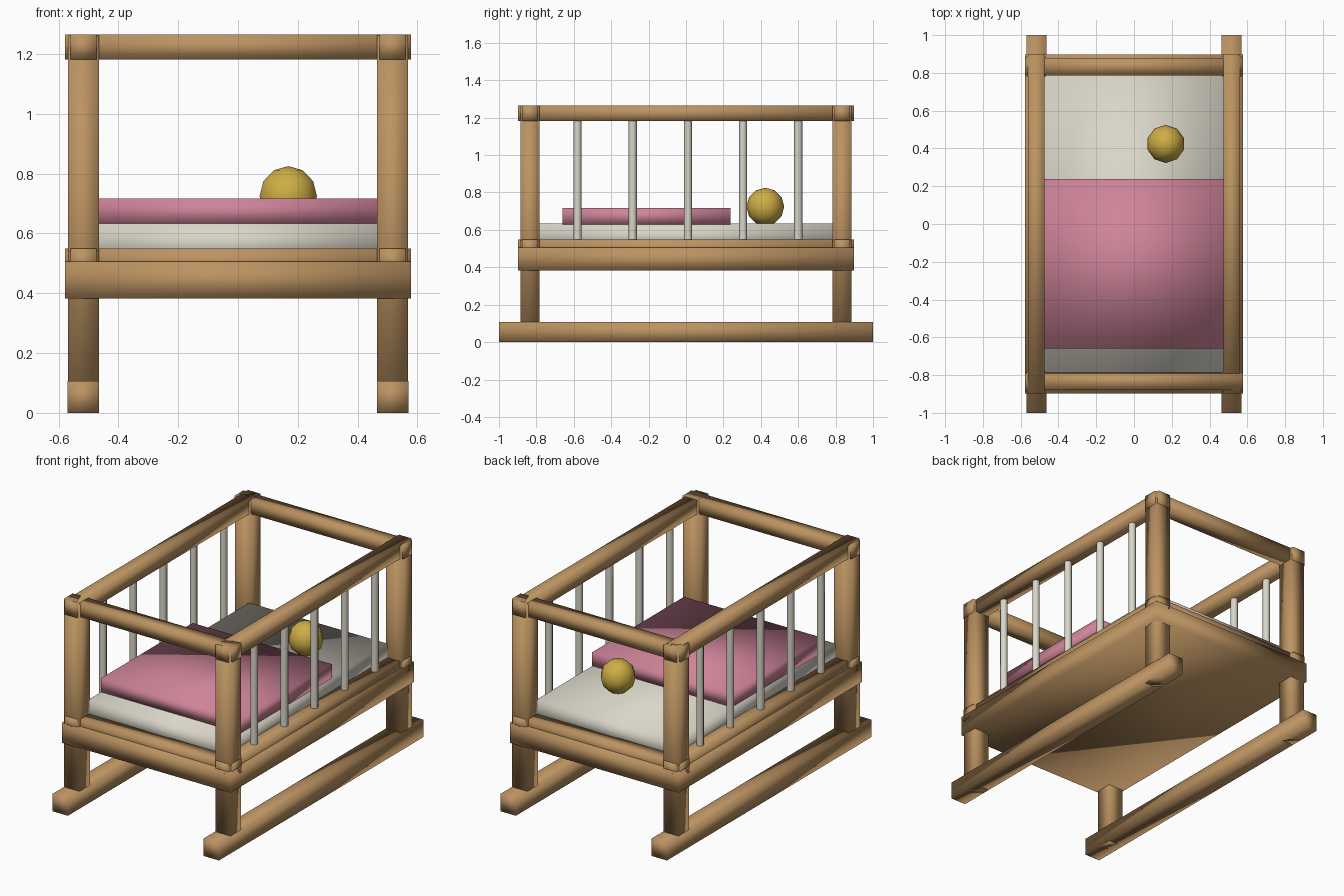
import bpy

if "Cube" in bpy.data.objects:
    bpy.data.objects.remove(bpy.data.objects["Cube"])


def material(name, rgb):
    m = bpy.data.materials.new(name)
    m.diffuse_color = (*rgb, 1)
    m.use_nodes = True
    m.node_tree.nodes["Principled BSDF"].inputs["Base Color"].default_value = m.diffuse_color
    return m


WOOD = material("wood", (0.50, 0.29, 0.12))
CREAM = material("cream", (0.70, 0.67, 0.58))
PINK = material("pink", (0.62, 0.23, 0.32))
GOLD = material("gold", (0.62, 0.42, 0.06))


def finish(name, mat):
    ob = bpy.context.object
    ob.name = name
    ob.data.materials.append(mat)
    bpy.ops.object.shade_smooth()
    return ob


def box(name, x, y, z, mat):
    """Box from (min, max) ranges on each axis."""
    bpy.ops.mesh.primitive_cube_add(size=1, location=[(a + b) / 2 for a, b in (x, y, z)])
    bpy.context.object.scale = [b - a for a, b in (x, y, z)]
    bpy.ops.object.transform_apply(location=False, rotation=False, scale=True)
    return finish(name, mat)


def around(c, width):
    return (c - width / 2, c + width / 2)


PX, PY = 0.517, 0.834   # post centres
POST, RAIL = 0.104, 0.083

# Base tray, mattress, blanket
box("base", (-0.578, 0.578), (-0.897, 0.897), (0.382, 0.506), WOOD)
box("mattress", (-0.474, 0.474), (-0.786, 0.786), (0.50, 0.633), CREAM)
box("blanket", (-0.476, 0.476), (-0.66, 0.237), (0.63, 0.717), PINK)

# Corner posts
for sx in (-1, 1):
    for sy in (-1, 1):
        box("corner_post", around(sx * PX, POST), around(sy * PY, POST), (0, 1.262), WOOD)

# Upper and lower rails
for top in (0.549, 1.265):
    z = (top - RAIL, top)
    for s in (-1, 1):
        box("side_rail", around(s * PX, RAIL + 0.004), (-0.897, 0.897), z, WOOD)
        box("end_rail", (-0.578, 0.578), around(s * PY, RAIL + 0.004), z, WOOD)

# Floor runners and side spindles
for s in (-1, 1):
    box("runner", around(s * PX, POST + 0.002), (-1, 1), (0, 0.107), WOOD)
    for i in range(5):
        bpy.ops.mesh.primitive_cylinder_add(vertices=8, radius=0.022, depth=0.66,
                                            location=(s * PX, -0.58 + 0.295 * i, 0.866))
        finish("spindle", CREAM)
        bpy.ops.object.shade_smooth_by_angle(angle=0.9)

# Ball resting on the mattress
bpy.ops.mesh.primitive_uv_sphere_add(segments=10, ring_count=6, radius=0.101,
                                     location=(0.168, 0.424, 0.724))
finish("ball", GOLD)
